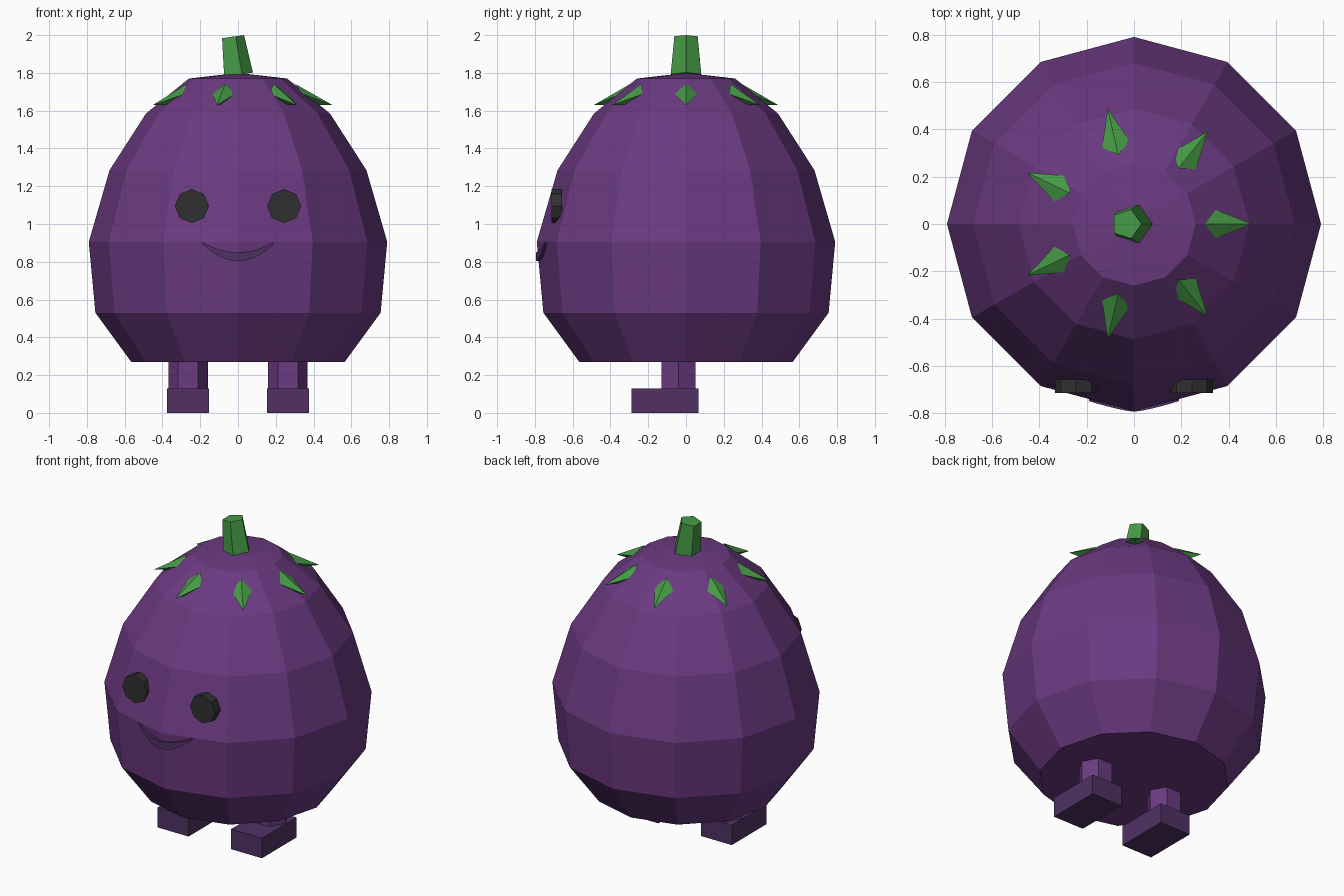
import bpy, bmesh, math
from mathutils import Matrix, Vector

if "Cube" in bpy.data.objects:
    bpy.data.objects.remove(bpy.data.objects["Cube"])


def material(name, rgb):
    m = bpy.data.materials.new(name)
    m.diffuse_color = (*rgb, 1)
    m.use_nodes = True
    m.node_tree.nodes["Principled BSDF"].inputs["Base Color"].default_value = m.diffuse_color
    return m


PURPLE = material("aubergine purple", (0.147, 0.042, 0.22))
DARK = material("dark purple", (0.082, 0.031, 0.127))
GREEN = material("leaf green", (0.06, 0.32, 0.06))
BLACK = material("charcoal", (0.03, 0.03, 0.03))


def finish(name, bm, mat):
    bmesh.ops.recalc_face_normals(bm, faces=bm.faces)
    mesh = bpy.data.meshes.new(name)
    bm.to_mesh(mesh)
    bm.free()
    mesh.materials.append(mat)
    obj = bpy.data.objects.new(name, mesh)
    bpy.context.collection.objects.link(obj)
    return obj


def prism(name, mat, sides, r1, r2, depth, matrix):
    bm = bmesh.new()
    bmesh.ops.create_cone(bm, cap_ends=True, segments=sides, radius1=r1,
                          radius2=r2, depth=depth, matrix=matrix)
    return finish(name, bm, mat)


def ring_point(r, angle, z):
    return Vector((r * math.cos(angle), r * math.sin(angle), z))


# Body: twelve-sided lathe with a flat bottom and a shallow pointed top
profile = [(0.565, 0.27), (0.755, 0.53), (0.79, 0.905), (0.68, 1.285),
           (0.487, 1.585), (0.26, 1.77)]
bm = bmesh.new()
N = 12
rings = [[bm.verts.new(ring_point(r, math.tau * i / N, z)) for i in range(N)]
         for r, z in profile]
for low, high in zip(rings, rings[1:]):
    for i in range(N):
        j = (i + 1) % N
        bm.faces.new((low[i], low[j], high[j], high[i]))
bm.faces.new(rings[0])
apex = bm.verts.new((0, 0, 1.8))
for i in range(N):
    bm.faces.new((rings[-1][i], rings[-1][(i + 1) % N], apex))
finish("body", bm, PURPLE)

# Stem: tapered pentagon leaning to the left
lean = Matrix.Translation((-0.005, 0, 1.79)) @ Matrix.Rotation(-0.135, 4, 'Y')
bm = bmesh.new()
bottom = [bm.verts.new(lean @ ring_point(0.085, math.tau * i / 5, 0)) for i in range(5)]
top = [bm.verts.new(lean @ ring_point(0.065, math.tau * i / 5, 0.203)) for i in range(5)]
bm.faces.new(bottom)
bm.faces.new(top)
for i in range(5):
    j = (i + 1) % 5
    bm.faces.new((bottom[i], bottom[j], top[j], top[i]))
finish("stem", bm, GREEN)

# Leaves: seven diamond-based spikes around the crown
for k in range(7):
    turn = Matrix.Rotation(math.tau * k / 7, 4, 'Z')
    bm = bmesh.new()
    base = [bm.verts.new(turn @ Vector(p)) for p in
            ((0.30, 0, 1.743), (0.345, 0.06, 1.687), (0.39, 0, 1.632), (0.345, -0.06, 1.687))]
    tip = bm.verts.new(turn @ Vector((0.50, 0, 1.63)))
    bm.faces.new(base)
    for i in range(4):
        bm.faces.new((base[i], base[(i + 1) % 4], tip))
    finish(f"leaf_{k + 1}", bm, GREEN)

# Mouth: crescent that follows the front of the body
bm = bmesh.new()
STEPS = 12
loops = []
for i in range(STEPS + 1):
    t = -1 + 2 * i / STEPS
    x, bow = 0.19 * t, 1 - t * t
    upper, lower = 0.905 - 0.055 * bow, 0.895 - 0.092 * bow
    y = -0.793 + 0.045 * abs(t) ** 1.3
    loops.append([bm.verts.new(p) for p in ((x, y, upper), (x, y, lower),
                                            (x, y + 0.03, lower), (x, y + 0.03, upper))])
for a, b in zip(loops, loops[1:]):
    for i in range(4):
        j = (i + 1) % 4
        bm.faces.new((a[i], a[j], b[j], b[i]))
bm.faces.new(loops[0])
bm.faces.new(loops[-1])
finish("mouth", bm, DARK)

# Eyes, legs and feet on both sides
for side, s in (("left", -1), ("right", 1)):
    prism(f"{side}_eye", BLACK, 8, 0.09, 0.09, 0.056,
          Matrix.Translation((s * 0.244, -0.685, 1.095)) @ Matrix.Rotation(math.pi / 2, 4, 'X'))
    # hexagonal legs with a corner pointing sideways
    prism(f"{side}_leg", PURPLE, 6, 0.105, 0.105, 0.24,
          Matrix.Translation((s * 0.264, -0.04, 0.22)) @ Matrix.Rotation(math.pi / 2, 4, 'Z'))
    bm = bmesh.new()
    bmesh.ops.create_cube(bm, size=1, matrix=Matrix.Translation((s * 0.264, -0.112, 0.065))
                          @ Matrix.Diagonal((0.222, 0.355, 0.13, 1)))
    finish(f"{side}_foot", bm, DARK)
